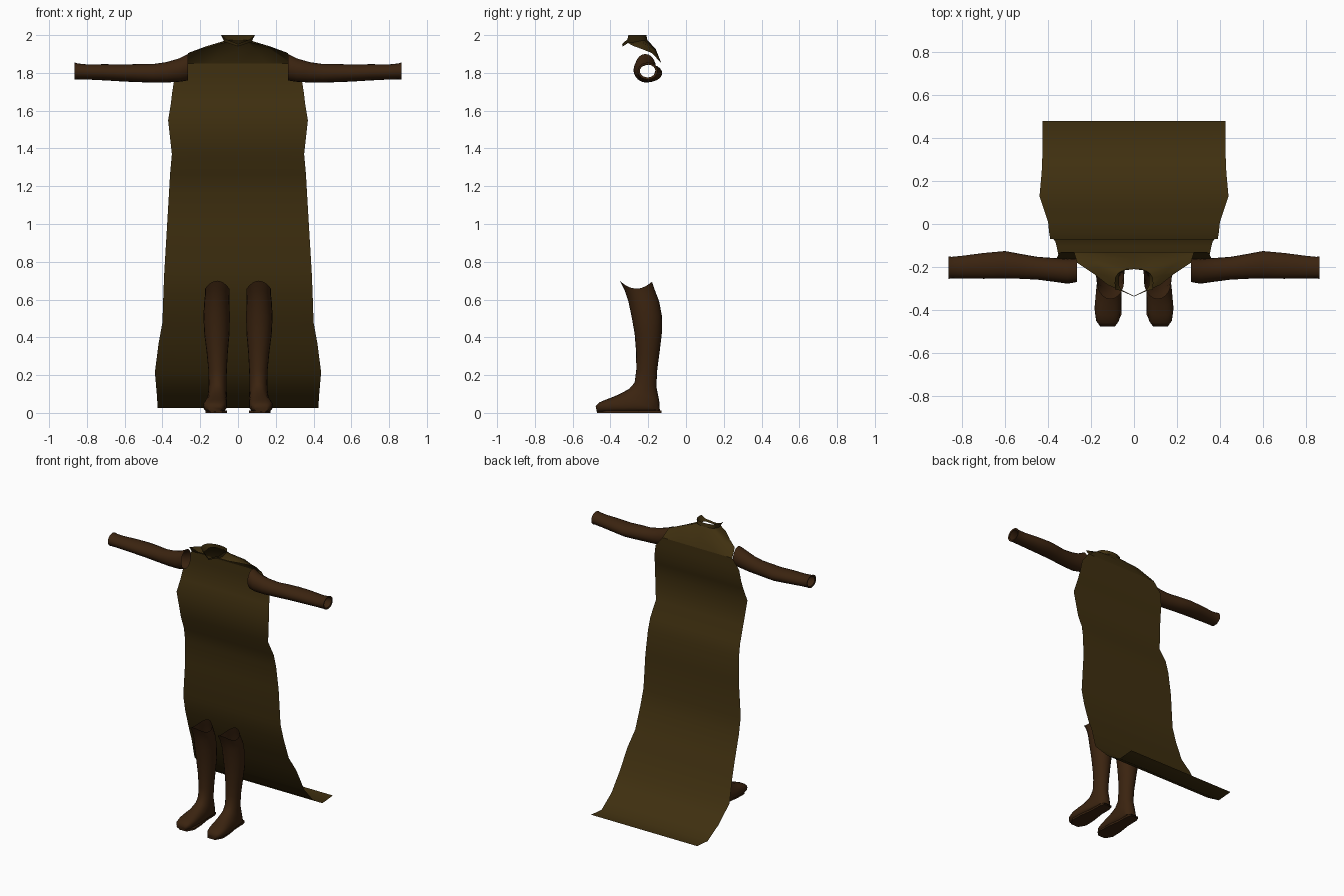
import bpy, math


def mat(name, rgb):
    m = bpy.data.materials.new(name)
    m.diffuse_color = (*rgb, 1)
    return m


OLIVE = mat("olive cloth", (0.050, 0.029, 0.005))
LEATHER = mat("brown leather", (0.043, 0.017, 0.005))


def loft(name, rows, material, closed=False, cap=False, angle=60):
    """Skin a list of equally long point rows."""
    n = len(rows[0])
    verts = [p for r in rows for p in r]
    faces = []
    for i in range(len(rows) - 1):
        for j in range(n if closed else n - 1):
            k = (j + 1) % n
            faces.append((i * n + j, i * n + k, (i + 1) * n + k, (i + 1) * n + j))
    if cap:
        faces.append(tuple((len(rows) - 1) * n + j for j in range(n)))
    me = bpy.data.meshes.new(name)
    me.from_pydata(verts, [], faces)
    me.materials.append(material)
    ob = bpy.data.objects.new(name, me)
    bpy.context.collection.objects.link(ob)
    bpy.ops.object.select_all(action='DESELECT')
    bpy.context.view_layer.objects.active = ob
    ob.select_set(True)
    bpy.ops.object.shade_smooth_by_angle(angle=math.radians(angle))
    return ob


def power(v, e):
    return math.copysign(abs(v) ** e, v)


# Cape sheet: y, z, half width from the train up to the shoulder blades
cape = [(.48, .035, .425), (.36, .025, .425), (.24, .10, .43), (.13, .215, .44),
        (.07, .37, .42), (.01, .48, .40), (-.04, .63, .395), (-.07, .75, .39),
        (-.07, 1.0, .375), (-.085, 1.17, .365), (-.105, 1.26, .36),
        (-.155, 1.37, .35), (-.175, 1.55, .37), (-.15, 1.64, .355),
        (-.135, 1.70, .348), (-.13, 1.78, .335), (-.13, 1.85, .28)]
loft("cape", [[(w * t / 4, y, z) for t in range(-4, 5)] for y, z, w in cape], OLIVE)


def mirrored(half):
    return [(-x, y, z) for x, y, z in half[:0:-1]] + half


# Shoulder yoke: from the cape edge up to the neck, narrowing to the front
outer = [(0, -.13, 1.85), (.15, -.13, 1.85), (.28, -.13, 1.85), (.265, -.18, 1.905),
         (.19, -.23, 1.925), (.12, -.285, 1.945), (.06, -.31, 1.96)]
middle = [(0, -.165, 1.92), (.09, -.16, 1.925), (.17, -.165, 1.925), (.17, -.20, 1.94),
          (.13, -.24, 1.95), (.10, -.285, 1.955), (.06, -.308, 1.962)]
neck = [(0, -.205, 1.975), (.035, -.21, 1.975), (.06, -.22, 1.972), (.07, -.24, 1.97),
        (.07, -.26, 1.965), (.07, -.285, 1.96), (.06, -.305, 1.963)]
loft("shoulder_yoke", [mirrored(r) for r in (outer, middle, neck)], OLIVE)

# Standing collar around the neck, with a thin V-shaped front band
low = [(0, -.205, 1.975), (.035, -.21, 1.975), (.06, -.22, 1.972), (.07, -.24, 1.97),
       (.07, -.26, 1.965), (.07, -.285, 1.96), (.06, -.305, 1.96), (0, -.335, 1.94)]
high = [(0, -.21, 2.0), (.04, -.215, 2.0), (.075, -.23, 2.0), (.088, -.25, 2.0),
        (.09, -.275, 2.0), (.088, -.305, 2.0), (.063, -.31, 1.978), (0, -.338, 1.953)]
loft("collar", [mirrored(low), mirrored(high)], OLIVE)

# Sleeves: x, y centre, z centre, y radius, z radius
sleeve = [(.265, -.215, 1.83, .055, .070), (.31, -.22, 1.815, .058, .062),
          (.38, -.213, 1.803, .055, .054), (.45, -.206, 1.798, .053, .049),
          (.53, -.197, 1.799, .058, .048), (.60, -.190, 1.799, .064, .045),
          (.70, -.195, 1.803, .060, .043), (.80, -.201, 1.805, .053, .040),
          (.85, -.203, 1.808, .050, .042), (.865, -.203, 1.810, .053, .045),
          (.862, -.203, 1.810, .041, .034)]

# Boots: x centre, half width, front (y, z), back (y, z), side dip, roundness
boot = [(.110, .064, -.35, .70, -.18, .695, -.04, 1),
        (.110, .064, -.325, .65, -.165, .65, -.02, 1),
        (.112, .067, -.305, .59, -.142, .59, 0, 1),
        (.113, .070, -.288, .51, -.127, .51, 0, 1),
        (.112, .067, -.272, .42, -.128, .42, 0, 1),
        (.110, .056, -.264, .32, -.140, .32, 0, 1),
        (.108, .049, -.263, .23, -.152, .23, 0, 1),
        (.108, .047, -.272, .16, -.157, .14, 0, 1),
        (.109, .050, -.300, .128, -.142, .065, 0, .9),
        (.112, .055, -.345, .103, -.138, .006, 0, .75),
        (.118, .060, -.385, .085, -.27, .004, 0, .75),
        (.122, .062, -.425, .070, -.36, .003, 0, .75),
        (.123, .054, -.460, .055, -.435, .003, 0, .75),
        (.123, .036, -.478, .036, -.472, .006, 0, .75)]

N = 20
ring = [(math.cos(2 * math.pi * j / N), math.sin(2 * math.pi * j / N)) for j in range(N)]
for side, s in (("left", 1), ("right", -1)):
    loft(side + "_sleeve",
         [[(s * x, y + ry * c, z + rz * d) for c, d in ring] for x, y, z, ry, rz in sleeve],
         LEATHER, closed=True)
    rows = []
    for x, w, fy, fz, by, bz, dip, e in boot:
        rows.append([(s * (x + w * power(d, e)),
                      (fy + by) / 2 + (by - fy) / 2 * power(c, e),
                      (fz + bz) / 2 + (bz - fz) / 2 * power(c, e) + dip * d * d)
                     for c, d in ring])
    loft(side + "_boot", rows, LEATHER, closed=True, cap=True)
    # Sole plate under the foot
    sole = [(-.13, .03), (-.16, .04), (-.25, .042), (-.34, .055), (-.42, .058), (-.47, .03)]
    loft(side + "_sole", [[(s * (.115 - w), y, 0), (s * (.115 + w), y, 0),
                           (s * (.115 + w), y, .012), (s * (.115 - w), y, .012)]
                          for y, w in sole], LEATHER, closed=True, cap=True, angle=30)
